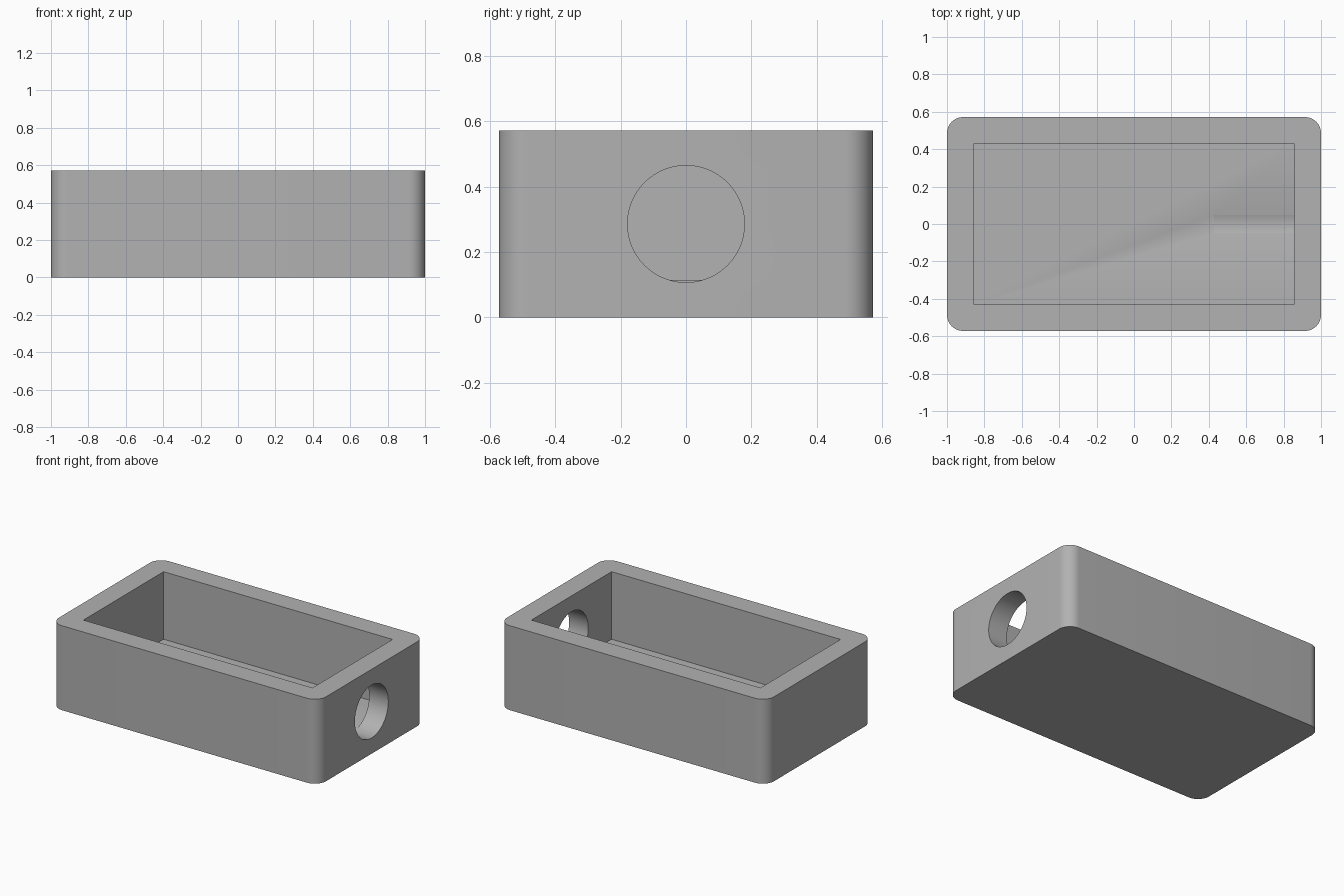
import bpy
import bmesh
from math import radians, pi
from mathutils import Matrix, Vector

if "Cube" in bpy.data.objects:
    bpy.data.objects.remove(bpy.data.objects["Cube"], do_unlink=True)

UNIT = 2 / 70
LENGTH, WIDTH, HEIGHT = 70 * UNIT, 40 * UNIT, 20 * UNIT
WALL, FLOOR, CORNER = 5 * UNIT, 4 * UNIT, 3 * UNIT
HOLE_RADIUS, HOLE_START = 6.25 * UNIT, 15 * UNIT

grey = bpy.data.materials.new("plain grey")
grey.use_nodes = True
colour = (0.445, 0.445, 0.445, 1)
grey.diffuse_color = colour
grey.node_tree.nodes["Principled BSDF"].inputs["Base Color"].default_value = colour


def make_object(name, bm):
    mesh = bpy.data.meshes.new(name)
    bm.to_mesh(mesh)
    bm.free()
    mesh.materials.append(grey)
    obj = bpy.data.objects.new(name, mesh)
    bpy.context.collection.objects.link(obj)
    return obj


def block(low, high):
    low, high = Vector(low), Vector(high)
    bm = bmesh.new()
    place = Matrix.Translation((low + high) / 2) @ Matrix.Diagonal((*(high - low), 1))
    bmesh.ops.create_cube(bm, size=1, matrix=place)
    return bm


# Outer body with rounded upright corners
bm = block((-LENGTH / 2, -WIDTH / 2, 0), (LENGTH / 2, WIDTH / 2, HEIGHT))
uprights = [e for e in bm.edges
            if abs(e.verts[0].co.z - e.verts[1].co.z) > HEIGHT / 2]
bmesh.ops.bevel(bm, geom=uprights, offset=CORNER, segments=12, profile=0.5,
                affect='EDGES')
body = make_object("open_box", bm)

# Rectangular cavity, open at the top
inner_x, inner_y = LENGTH / 2 - WALL, WIDTH / 2 - WALL
cavity = make_object("cavity_cutter", block((-inner_x, -inner_y, FLOOR),
                                            (inner_x, inner_y, HEIGHT * 2)))

# Round side hole, which also leaves a shallow groove in the floor
bm = bmesh.new()
hole_end = LENGTH / 2 + WALL
place = (Matrix.Translation(((HOLE_START + hole_end) / 2, 0, HEIGHT / 2))
         @ Matrix.Rotation(pi / 2, 4, 'Y'))
bmesh.ops.create_cone(bm, cap_ends=True, segments=96, radius1=HOLE_RADIUS,
                      radius2=HOLE_RADIUS, depth=hole_end - HOLE_START, matrix=place)
hole = make_object("hole_cutter", bm)

# Cut the body, then drop the cutters
bpy.context.view_layer.objects.active = body
for cutter in (cavity, hole):
    cutter.hide_render = True
    cut = body.modifiers.new(cutter.name, 'BOOLEAN')
    cut.operation = 'DIFFERENCE'
    cut.solver = 'EXACT'
    cut.object = cutter
    bpy.ops.object.modifier_apply(modifier=cut.name)
    bpy.data.objects.remove(cutter, do_unlink=True)

# Smooth corners and hole, crisp rims
bpy.ops.object.select_all(action='DESELECT')
body.select_set(True)
bpy.ops.object.shade_smooth_by_angle(angle=radians(30))
